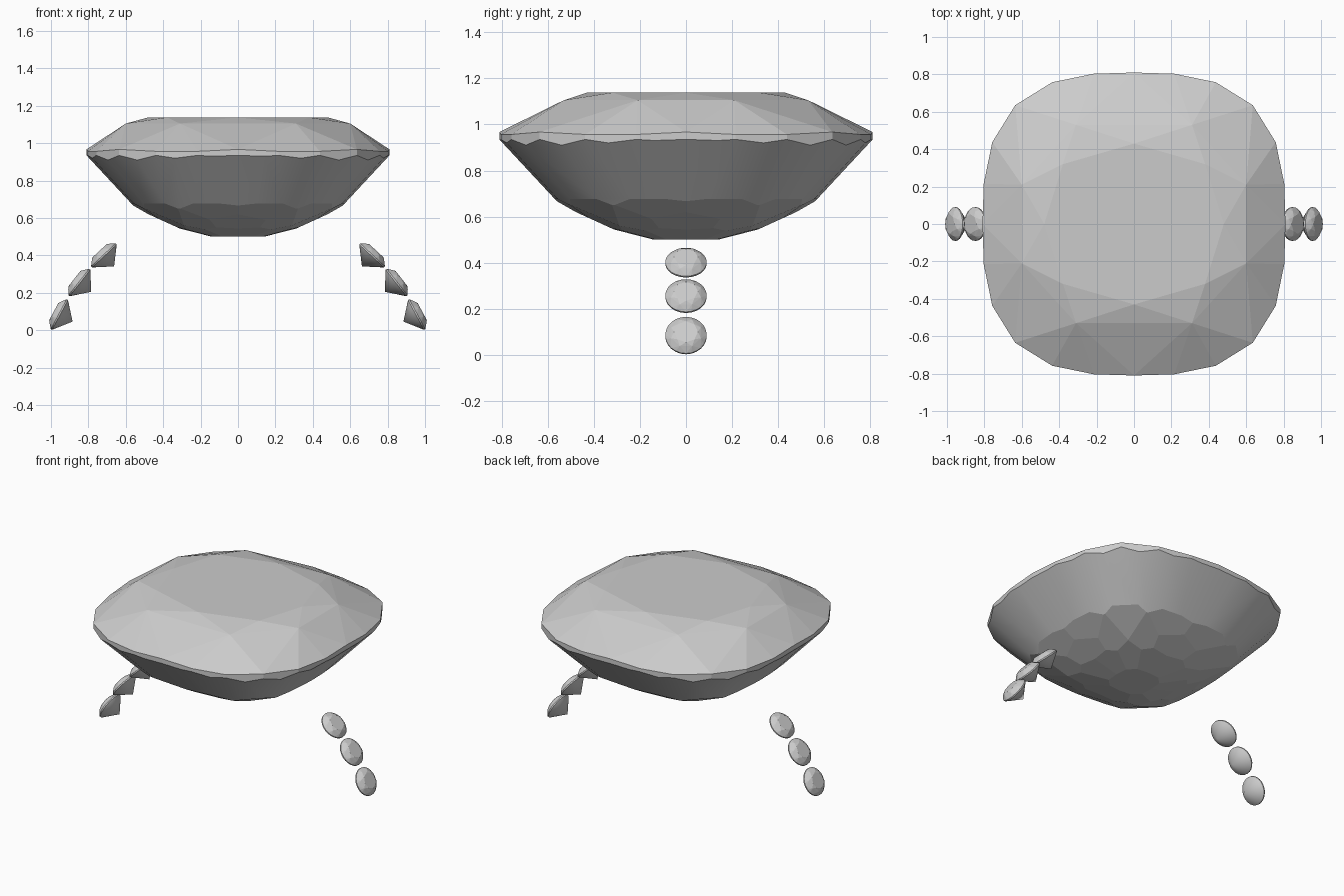
import bpy, bmesh, math
from mathutils import Vector, Matrix

if "Cube" in bpy.data.objects:
    bpy.data.objects.remove(bpy.data.objects["Cube"], do_unlink=True)

grey = bpy.data.materials.new("stone_grey")
grey.use_nodes = True
colour = (0.6, 0.6, 0.6, 1)
grey.diffuse_color = colour
grey.node_tree.nodes["Principled BSDF"].inputs["Base Color"].default_value = colour


def hull(points):
    """Faceted solid around a cloud of points."""
    bm = bmesh.new()
    for p in points:
        bm.verts.new(p)
    out = bmesh.ops.convex_hull(bm, input=bm.verts)
    loose = [v for v in bm.verts if not v.link_faces]
    bmesh.ops.delete(bm, geom=loose, context='VERTS')
    bmesh.ops.dissolve_limit(bm, angle_limit=0.01, verts=bm.verts, edges=bm.edges)
    bmesh.ops.recalc_face_normals(bm, faces=bm.faces)
    return bm


def finish(bm, name):
    mesh = bpy.data.meshes.new(name)
    bm.to_mesh(mesh)
    bm.free()
    mesh.materials.append(grey)
    obj = bpy.data.objects.new(name, mesh)
    bpy.context.collection.objects.link(obj)
    return obj


def ring(count, radius, z, turn=0.0):
    step = math.tau / count
    return [Vector((radius * math.cos((i + turn) * step),
                    radius * math.sin((i + turn) * step), z)) for i in range(count)]


# Cushion outline: rounded square, with its outward normal
HALF, POWER = 0.81, 2.85


def outline(angle):
    c, s = math.cos(angle), math.sin(angle)
    r = HALF / (abs(c) ** POWER + abs(s) ** POWER) ** (1 / POWER)
    p = Vector((r * c, r * s, 0))
    n = Vector([math.copysign(abs(v) ** (POWER - 1), v) for v in (c, s, 0)])
    return p, n.normalized()


# Large stone: table, star points, wavy girdle and a block below
TABLE_Z, STAR_Z, GIRDLE_Z, CULET_Z = 1.138, 1.105, 0.96, 0.5
points = []
for sx in (-1, 1):
    points += [(0.48 * sx, 0, TABLE_Z), (0, 0.43 * sx, TABLE_Z)]
    for sy in (-1, 1):
        points += [(0.38 * sx, 0.32 * sy, TABLE_Z),
                   (0.60 * sx, 0.21 * sy, STAR_Z), (0.31 * sx, 0.53 * sy, STAR_Z)]
SIDES = 24
for i in range(SIDES):
    a = math.tau * i / SIDES
    p, n = outline(a)
    points.append((p.x, p.y, GIRDLE_Z + 0.007 * math.cos(8 * a)))
    points.append((p.x, p.y, CULET_Z))
bm = hull(points)

# Pavilion facets: rows of sloping cuts (count, offset, scale, height, slope)
rows = [(SIDES, 0, 1.0, 0.935, 0.87),
        (12, 0.5, 0.72, 0.685, 0.47),
        (12, 0, 0.55, 0.605, 0.37),
        (12, 0.5, 0.36, 0.54, 0.21)]
for count, turn, scale, z, slope in rows:
    for i in range(count):
        p, n = outline(math.tau * (i + turn) / count)
        co = Vector((p.x * scale, p.y * scale, z))
        normal = n * (slope / p.dot(n)) - Vector((0, 0, 1))
        bmesh.ops.bisect_plane(bm, geom=bm.verts[:] + bm.edges[:] + bm.faces[:],
                               dist=1e-5, plane_co=co, plane_no=normal, clear_outer=True)
        bmesh.ops.holes_fill(bm, edges=[e for e in bm.edges if e.is_boundary], sides=0)
bmesh.ops.recalc_face_normals(bm, faces=bm.faces)

# The long upper pavilion facets blend softly into each other
for f in bm.faces:
    f.smooth = -0.8 < f.normal.z < -0.62
finish(bm, "large_stone")

# Small round stones: centre x, z and the outward direction they face
small = [("upper", 0.717, 0.40, (0.68, 0, 0.73)),
         ("middle", 0.848, 0.255, (0.79, 0, 0.62)),
         ("lower", 0.955, 0.084, (0.88, 0, 0.47))]
for side, sign in (("left", 1), ("right", -1)):
    for level, x, z, facing in small:
        pts = (ring(8, 0.052, 0.034) + ring(8, 0.07, 0.025, 0.5)
               + ring(24, 0.09, 0.004) + ring(24, 0.09, -0.004) + [Vector((0, 0, -0.08))])
        bm = hull(pts)
        for f in bm.faces:
            f.smooth = f.normal.z < -0.3
        axis = Vector((facing[0] * sign, 0, facing[2]))
        spin = axis.to_track_quat('Z', 'Y').to_matrix().to_4x4()
        bm.transform(Matrix.Translation((x * sign, 0, z)) @ spin)
        finish(bm, f"{level}_{side}_small_stone")
